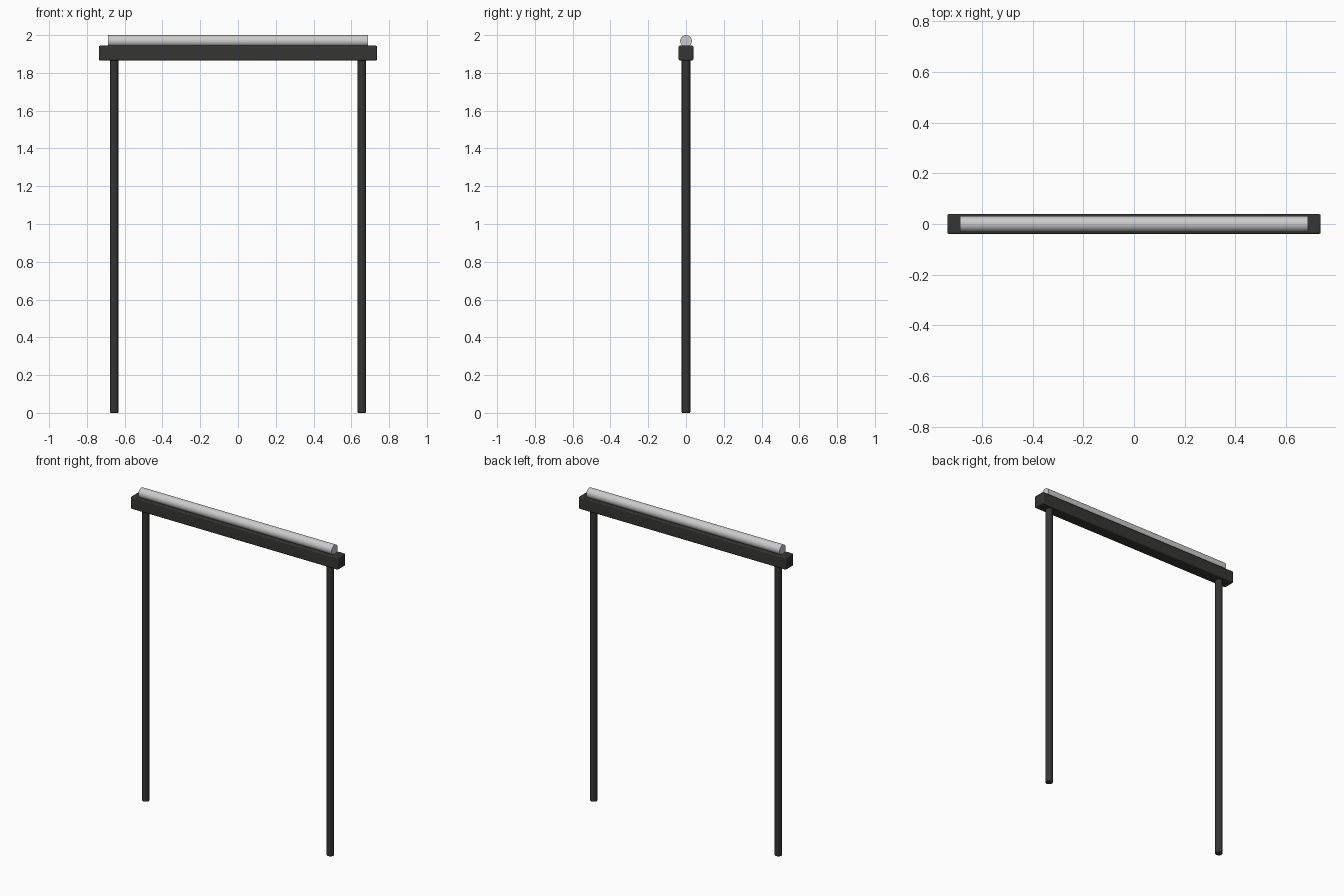
import bpy, math

if "Cube" in bpy.data.objects:
    bpy.data.objects.remove(bpy.data.objects["Cube"])

def material(name, color):
    m = bpy.data.materials.new(name)
    m.diffuse_color = color
    m.use_nodes = True
    m.node_tree.nodes["Principled BSDF"].inputs["Base Color"].default_value = m.diffuse_color
    return m

dark = material("dark_metal", (0.035, 0.035, 0.033, 1))
pale = material("pale_tube", (0.6, 0.6, 0.6, 1))

def finish(obj, name, mat, bevel, segments=2):
    obj.name = name
    obj.data.materials.append(mat)
    if bevel:
        b = obj.modifiers.new("edge_bevel", 'BEVEL')
        b.width, b.segments = bevel, segments
        b.limit_method, b.angle_limit = 'ANGLE', math.radians(40)
    bpy.ops.object.shade_smooth_by_angle(angle=math.radians(35))
    return obj

def cylinder(name, radius, length, loc, rot, mat, bevel):
    bpy.ops.mesh.primitive_cylinder_add(vertices=24, radius=radius, depth=length,
                                        location=loc, rotation=rot)
    return finish(bpy.context.object, name, mat, bevel)

# Crossbar housing
bpy.ops.mesh.primitive_cube_add(size=1, location=(0, 0, 1.905))
bar = bpy.context.object
bar.scale = (1.473, 0.078, 0.078)
bpy.ops.object.transform_apply(location=False, rotation=False, scale=True)
finish(bar, "crossbar", dark, 0.006)

# Light tube resting in the top of the crossbar
cylinder("tube", 0.031, 1.374, (0, 0, 1.969), (0, math.pi / 2, 0), pale, 0)

# Two support poles
for side, label in ((-1, "left"), (1, "right")):
    cylinder(label + "_pole", 0.0225, 1.88, (side * 0.656, 0, 0.94), (0, 0, 0), dark, 0.004)
